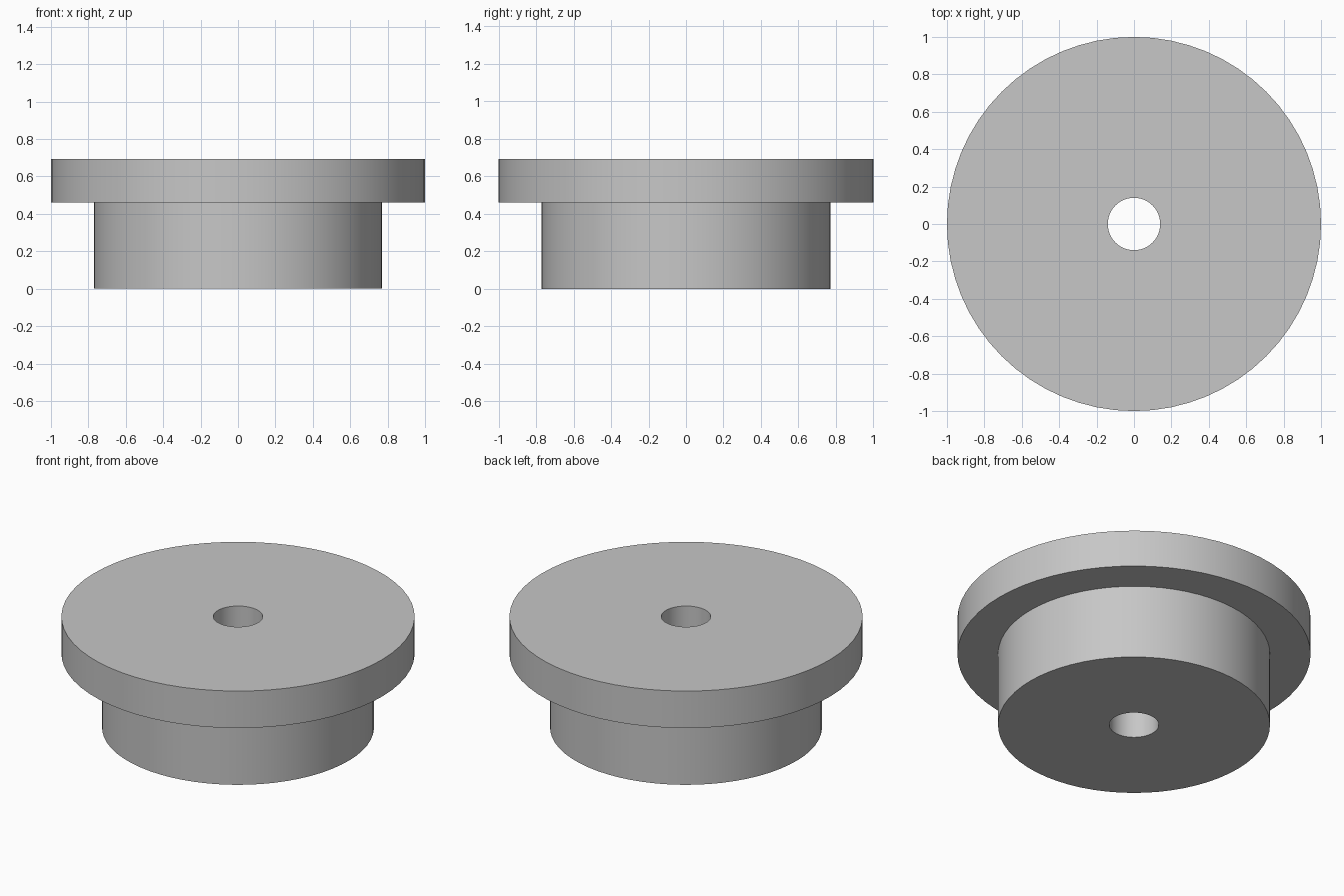
import bpy
import bmesh
import math

cube = bpy.data.objects.get("Cube")
if cube:
    bpy.data.objects.remove(cube, do_unlink=True)

SEGMENTS = 64
BORE, HUB, FLANGE = 0.14, 0.77, 1.0
STEP, TOP = 0.462, 0.693

# Plain grey material
grey = bpy.data.materials.new("plain grey")
grey.use_nodes = True
colour = (0.57, 0.57, 0.57, 1)
grey.diffuse_color = colour
grey.node_tree.nodes["Principled BSDF"].inputs["Base Color"].default_value = colour

# Flanged bushing: closed cross-section turned about the z axis
profile = [(BORE, 0), (HUB, 0), (HUB, STEP), (FLANGE, STEP), (FLANGE, TOP), (BORE, TOP)]
bm = bmesh.new()
verts = [bm.verts.new((r, 0, z)) for r, z in profile]
edges = [bm.edges.new((v, verts[(i + 1) % len(verts)])) for i, v in enumerate(verts)]
bmesh.ops.spin(bm, geom=verts + edges, cent=(0, 0, 0), axis=(0, 0, 1),
               angle=math.tau, steps=SEGMENTS, use_merge=False)
bmesh.ops.remove_doubles(bm, verts=bm.verts, dist=0.0001)
bmesh.ops.recalc_face_normals(bm, faces=bm.faces)

mesh = bpy.data.meshes.new("flanged_bushing")
bm.to_mesh(mesh)
bm.free()
mesh.materials.append(grey)
bushing = bpy.data.objects.new("flanged_bushing", mesh)
bpy.context.collection.objects.link(bushing)

# Smooth round walls, crisp rims
bpy.ops.object.select_all(action="DESELECT")
bushing.select_set(True)
bpy.context.view_layer.objects.active = bushing
bpy.ops.object.shade_smooth_by_angle(angle=math.radians(30))
